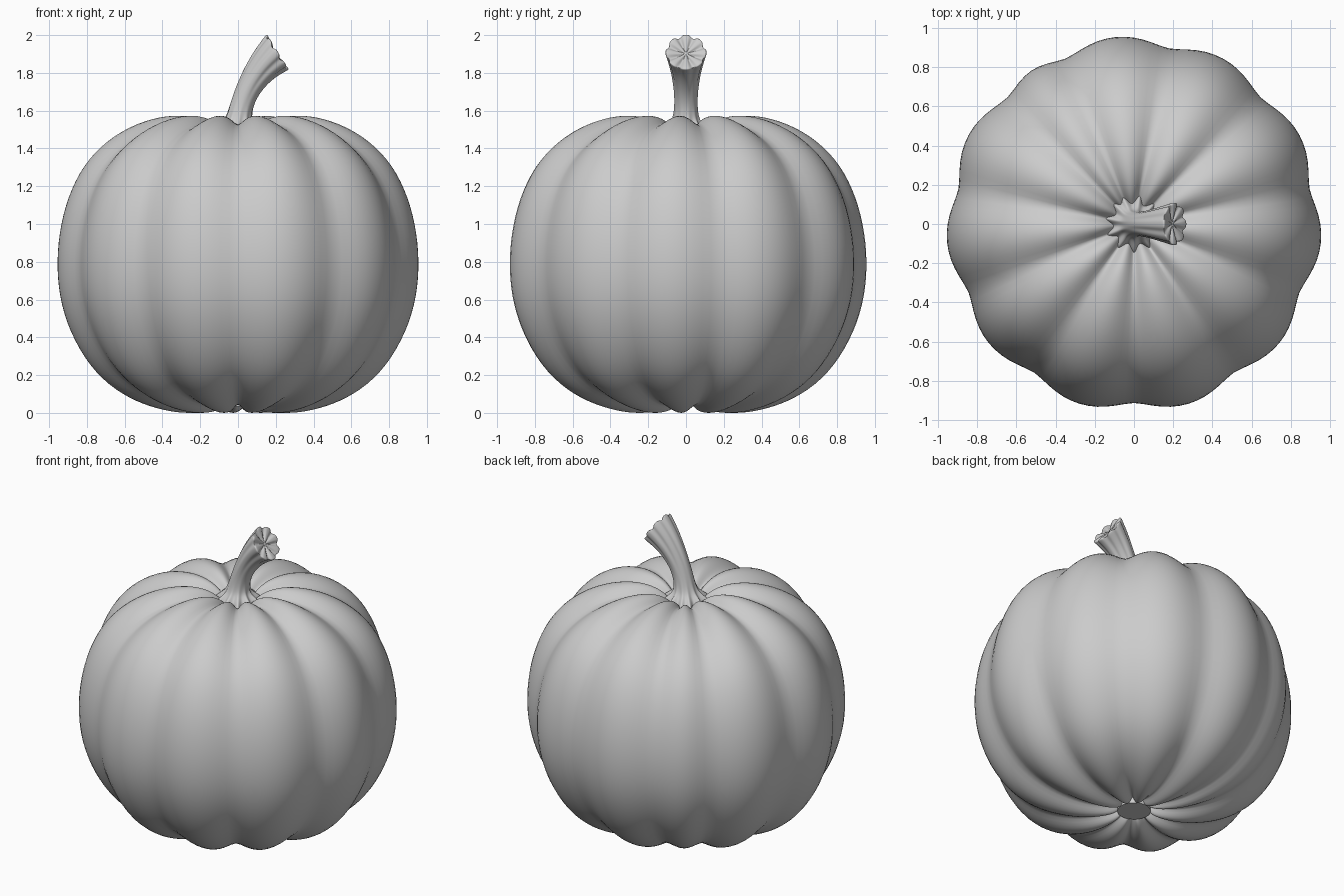
import bpy, bmesh, math
from mathutils import Vector

if "Cube" in bpy.data.objects:
    bpy.data.objects.remove(bpy.data.objects["Cube"])

N = 32  # columns; every third one is a groove, leaving one narrow lobe


def angle(i):
    return math.radians(135 + 360 * i / N)


def loft(name, rings, crease=0.0):
    bm = bmesh.new()
    cr = bm.edges.layers.float.new("crease_edge")
    loops = [[bm.verts.new(p) for p in ring] for ring in rings]
    for a, b in zip(loops, loops[1:]):
        for i in range(N):
            j = (i + 1) % N
            bm.faces.new((a[i], a[j], b[j], b[i]))
        # sharpen the groove lines
        for i in range(0, N, 3):
            bm.edges.get((a[i], b[i]))[cr] = crease
    # close both ends with a fan
    for loop, flip in ((loops[0], True), (loops[-1], False)):
        c = bm.verts.new(sum((v.co for v in loop), Vector()) / N)
        for i in range(N):
            a, b = loop[i], loop[(i + 1) % N]
            bm.faces.new((b, a, c) if flip else (a, b, c))
    bmesh.ops.recalc_face_normals(bm, faces=bm.faces)
    for f in bm.faces:
        f.smooth = True
    me = bpy.data.meshes.new(name)
    bm.to_mesh(me)
    bm.free()
    ob = bpy.data.objects.new(name, me)
    bpy.context.collection.objects.link(ob)
    mod = ob.modifiers.new("smooth", 'SUBSURF')
    mod.levels = mod.render_levels = 2
    return ob


# Ribbed body: ridge profile, pulled inwards along the grooves
profile = [(.05, .09), (.085, .045), (.12, .015), (.20, -.002), (.32, -.004), (.47, .028),
           (.62, .092), (.765, .205), (.88, .38), (.95, .57), (.972, .76), (.960, .95),
           (.915, 1.14), (.83, 1.315), (.705, 1.445), (.55, 1.535), (.38, 1.580),
           (.24, 1.574), (.14, 1.53), (.09, 1.47), (.03, 1.46)]
rings = []
for r, z in profile:
    ring = []
    for i in range(N):
        a = angle(i)
        rr, zz = (r * .94, .76 + (z - .76) * .932) if i % 3 == 0 else (r, z)
        ring.append(Vector((rr * math.cos(a), rr * math.sin(a), zz)))
    rings.append(ring)
loft("pumpkin_body", rings, 0.4)

# Bent stem: centre x, centre z, tilt, radius, groove radius, groove sink, groove spacing
path = [(0, 1.43, 0, .12, .20, 0, 3), (0, 1.495, 0, .105, .17, 0, 3),
        (.002, 1.53, 2, .076, .092, 0, 3), (.006, 1.57, 6, .064, .068, 0, 3),
        (.025, 1.65, 16, .060, .060, 0, 3), (.065, 1.74, 30, .067, .063, 0, 4),
        (.13, 1.835, 45, .086, .076, 0, 4), (.20, 1.903, 58, .109, .094, .008, 4),
        (.21, 1.91, 58, .110, .094, .014, 4), (.213, 1.912, 58, .102, .085, .022, 4),
        (.207, 1.908, 58, .065, .055, .022, 4), (.198, 1.903, 58, .025, .022, .008, 4)]
rings = []
for cx, cz, tilt, r, rg, sink, step in path:
    t = math.radians(tilt)
    u = Vector((math.cos(t), 0, -math.sin(t)))
    n = Vector((math.sin(t), 0, math.cos(t)))
    ring = []
    for i in range(N):
        a = angle(i)
        groove = i % step == (2 if step == 4 else 0)
        k = rg if groove else r
        p = Vector((cx, 0, cz)) + u * k * math.cos(a) + Vector((0, k * math.sin(a), 0))
        ring.append(p - n * sink if groove else p)
    rings.append(ring)
loft("stem", rings)

# Blossom scar underneath
bpy.ops.mesh.primitive_cylinder_add(vertices=32, radius=.1, depth=.05, location=(0, 0, .06))
bpy.context.object.name = "blossom_scar"
bpy.ops.object.shade_smooth_by_angle()
